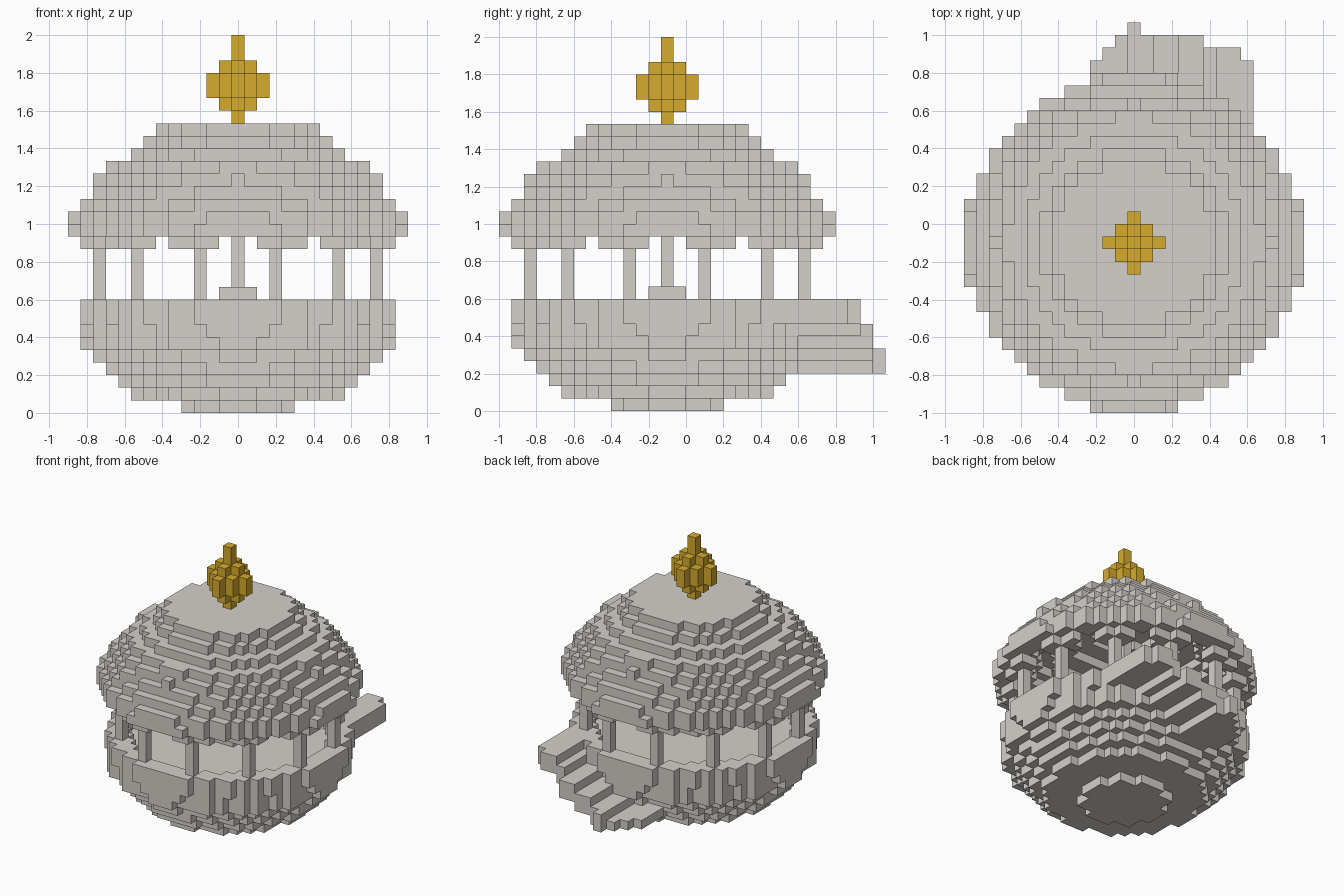
import bpy, bmesh, math
from mathutils import Vector

if "Cube" in bpy.data.objects:
    bpy.data.objects.remove(bpy.data.objects["Cube"])

V = 1 / 15                      # size of one block
CENTRE = Vector((0, -0.1, V / 2))


def material(name, rgb):
    m = bpy.data.materials.new(name)
    m.use_nodes = True
    m.diffuse_color = (*rgb, 1)
    m.node_tree.nodes["Principled BSDF"].inputs["Base Color"].default_value = (*rgb, 1)
    return m


STONE = material("pale stone", (0.66, 0.63, 0.59))
GOLD = material("gold", (0.67, 0.41, 0.027))

GRID = [(i, j) for i in range(-18, 19) for j in range(-18, 19)]


def ring(layer, outer, inner=-1):
    """Blocks of one layer between two squared radii."""
    return {(i, j, layer) for i, j in GRID if inner <= i * i + j * j < outer}


def build(name, blocks, mat):
    """Skin a set of blocks, keeping only the outer faces."""
    bm = bmesh.new()
    cache = {}

    def vert(p):
        key = tuple(round(c * 2) for c in p)
        if key not in cache:
            cache[key] = bm.verts.new(p * V + CENTRE)
        return cache[key]

    for b in blocks:
        for axis in range(3):
            for sign in (-1, 1):
                n = Vector((0, 0, 0))
                n[axis] = sign
                if tuple(int(b[k] + n[k]) for k in range(3)) in blocks:
                    continue
                u = Vector((0, 0, 0))
                u[(axis + 1) % 3] = 0.5
                w = n.cross(u)
                c = Vector(b) + n / 2
                bm.faces.new([vert(c + d) for d in (u + w, w - u, -u - w, u - w)])
    bmesh.ops.recalc_face_normals(bm, faces=bm.faces)
    mesh = bpy.data.meshes.new(name)
    bm.to_mesh(mesh)
    bm.free()
    mesh.materials.append(mat)
    obj = bpy.data.objects.new(name, mesh)
    bpy.context.collection.objects.link(obj)


# Round bowl with a floor
bowl = set()
for layer, r2 in enumerate((19, 67, 86, 105, 125, 147, 149, 154)):
    bowl |= ring(layer, r2)
build("bowl", bowl, STONE)

# Low parapet around the floor
parapet = ring(8, 154, 112)
build("parapet", parapet, STONE)

# Twelve columns
columns = set()
for a, b in ((3, 11), (8, 8), (11, 3)):
    for sx in (-1, 1):
        for sy in (-1, 1):
            columns |= {(a * sx, b * sy, k) for k in range(8, 14)}
build("columns", columns, STONE)

# Centre plinth and pole
build("centre_plinth", {(i, j, k) for i, j in GRID if max(abs(i), abs(j)) < 2
                        for k in range(8, 10)}, STONE)
build("centre_pole", {(0, 0, k) for k in range(10, 22)}, STONE)

# Scalloped eaves: gaps midway between columns
eaves = {b for b in ring(13, 154, 112)
         if abs((math.degrees(math.atan2(b[0], b[1])) + 15) % 30 - 15) > 5.5}
build("eaves", eaves, STONE)

# Stepped hollow dome, each layer lapping the one above
dome = set()
radii = (179, 174, 154, 137, 122, 104, 79, 58, 42)
for n, r2 in enumerate(radii):
    inner = radii[n + 1] - 45 if n + 1 < len(radii) else -1
    dome |= ring(14 + n, r2, inner)
build("dome", dome, STONE)

# Curved outside stair climbing toward +x to a flat landing
stair = set()
for i, j in GRID:
    r2 = i * i + j * j
    if 110 < r2 < 290 and j >= 9 and -3 <= i <= 9 and i - j >= -17:
        top = 8 if i >= 7 else max(3, 4 + i // 2)
        stair |= {(i, j, k) for k in range(max(3, top - 1), top + 1)}
build("outside_stair", stair - bowl - parapet, STONE)

# Gold finial
finial = set()
for layer, r2 in enumerate((1, 2, 5, 5, 2, 1, 1), 23):
    finial |= ring(layer, r2)
build("finial", finial, GOLD)
